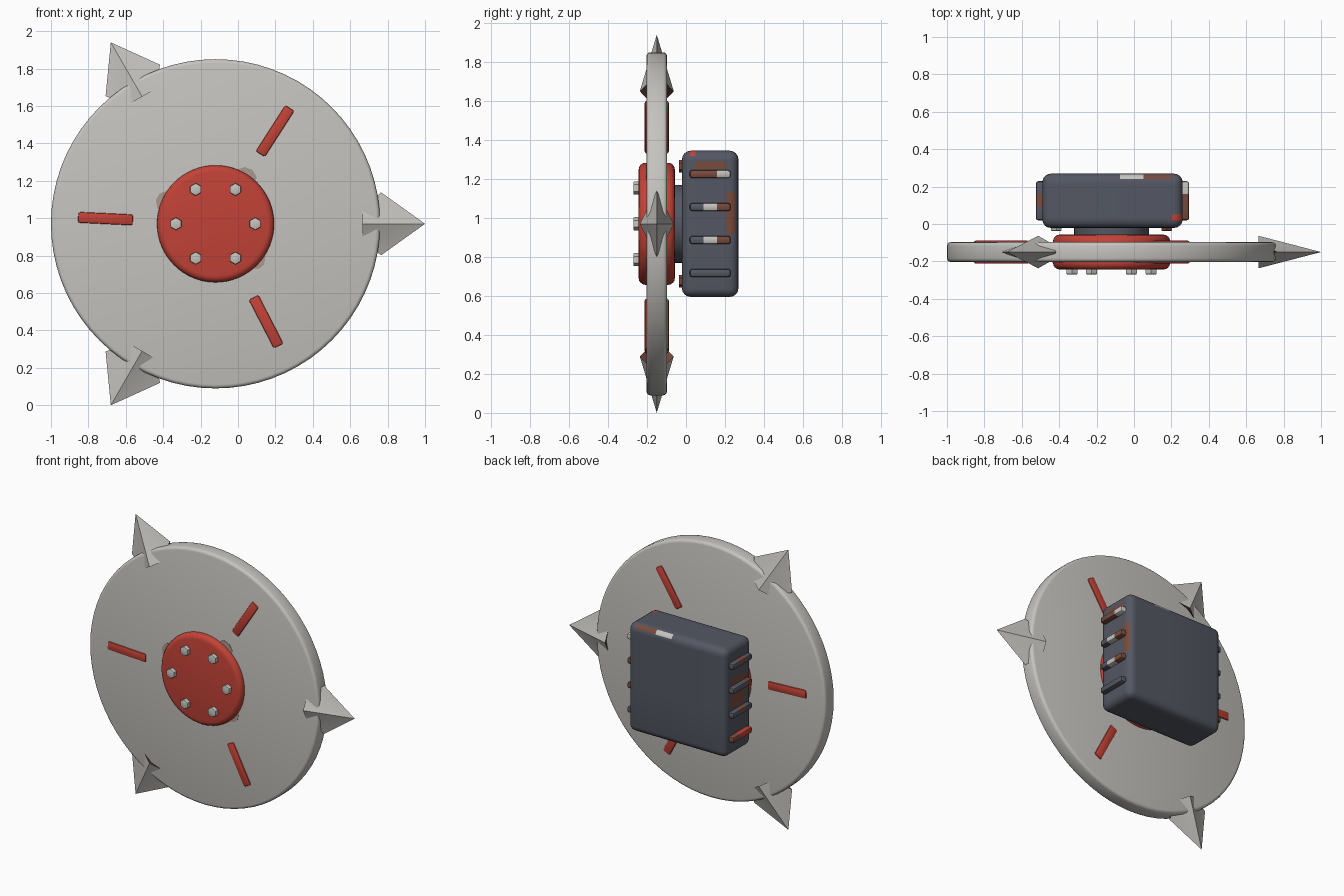
import bpy, bmesh, math
from mathutils import Matrix, Vector

if "Cube" in bpy.data.objects:
    bpy.data.objects.remove(bpy.data.objects["Cube"])

CX, CZ, DY = -0.12, 0.97, -0.15   # wheel centre


def material(name, r, g, b):
    m = bpy.data.materials.new(name)
    m.diffuse_color = (r, g, b, 1)
    m.use_nodes = True
    m.node_tree.nodes["Principled BSDF"].inputs["Base Color"].default_value = m.diffuse_color
    return m


GREY = material("pale_grey", 0.56, 0.55, 0.52)
RED = material("red", 0.54, 0.055, 0.038)
SLATE = material("slate", 0.088, 0.097, 0.125)
BROWN = material("rust_brown", 0.19, 0.07, 0.048)
STAIN = material("faded_stain", 0.40, 0.31, 0.27)


def finish(name, bm, mats, angle=35):
    bmesh.ops.recalc_face_normals(bm, faces=bm.faces)
    me = bpy.data.meshes.new(name)
    bm.to_mesh(me)
    bm.free()
    ob = bpy.data.objects.new(name, me)
    bpy.context.collection.objects.link(ob)
    for m in mats:
        me.materials.append(m)
    bpy.ops.object.select_all(action='DESELECT')
    ob.select_set(True)
    bpy.context.view_layer.objects.active = ob
    bpy.ops.object.shade_smooth_by_angle(angle=math.radians(angle))
    return ob


def drum(name, x, z, y0, y1, r, mat, sides=64, bevel=0.0, steps=3):
    """Round or hexagonal part with its axis along y."""
    bm = bmesh.new()
    bmesh.ops.create_cone(bm, cap_ends=True, segments=sides, radius1=r, radius2=r, depth=y1 - y0)
    if bevel:
        rim = [e for e in bm.edges if abs(e.verts[0].co.z - e.verts[1].co.z) < 1e-5]
        bmesh.ops.bevel(bm, geom=rim, offset=bevel, segments=steps, profile=0.5, affect='EDGES')
    bm.transform(Matrix.Translation((x, (y0 + y1) / 2, z)) @ Matrix.Rotation(math.pi / 2, 4, 'X'))
    return finish(name, bm, [mat])


def block(name, centre, size, mats, bevel, steps=2, turn=0.0, cuts=(), rule=None):
    """Rounded box; cuts are (axis, position) planes, rule picks a colour per face."""
    bm = bmesh.new()
    bmesh.ops.create_cube(bm, size=1)
    bmesh.ops.scale(bm, vec=size, verts=bm.verts)
    bmesh.ops.bevel(bm, geom=bm.edges[:], offset=bevel, segments=steps, profile=0.5, affect='EDGES')
    bm.transform(Matrix.Translation(centre) @ Matrix.Rotation(turn, 4, 'Y'))
    for axis, pos in cuts:
        p, n = Vector((0, 0, 0)), Vector((0, 0, 0))
        p[axis], n[axis] = pos, 1
        bmesh.ops.bisect_plane(bm, geom=bm.verts[:] + bm.edges[:] + bm.faces[:], plane_co=p, plane_no=n)
    bm.normal_update()
    if rule:
        for f in bm.faces:
            f.material_index = rule(f.calc_center_median(), f.normal)
    return finish(name, bm, mats)


# wheel disc, hub and axle
drum("disc", CX, CZ, -0.203, -0.097, 0.88, GREY, 72, 0.02)
drum("hub", CX, CZ, -0.243, -0.057, 0.313, RED, 64, 0.035, 4)
drum("axle", CX, CZ, -0.08, 0.0, 0.2, SLATE, 48)

# hub bolts
for i in range(6):
    a = math.radians(60 * i)
    drum(f"hub_bolt_{i+1}", CX + 0.212 * math.cos(a), CZ + 0.212 * math.sin(a),
         -0.27, -0.23, 0.034, GREY, 6, 0.006, 2)

# faint stains on the disc beside the hub
for i, (a, r) in enumerate(((57, 0.065), (156, 0.06), (-42, 0.055))):
    a = math.radians(a)
    drum(f"stain_{i+1}", CX + 0.285 * math.cos(a), CZ + 0.285 * math.sin(a), -0.205, -0.2, r, STAIN, 9)

# radial bars, red with worn sides
for i in range(3):
    deg = 57.3 + 120 * i
    a = math.radians(deg)
    block(f"radial_bar_{i+1}", (CX + 0.589 * math.cos(a), DY, CZ + 0.589 * math.sin(a)),
          (0.295, 0.124, 0.06), [RED, BROWN], 0.012, 2, -a,
          rule=lambda c, n: 1 if abs(n.y) < 0.2 else 0)


# rim spikes: diamond-section points straddling the rim
def spike(name, deg):
    half = [(0.885, 0, 0.168), (0.785, 0.046, 0.083), (0.785, 0.087, 0.0),
            (0.785, 0.046, -0.083)]
    ring = half + [(r, -y, -s) for r, y, s in half]
    bm = bmesh.new()
    tip = bm.verts.new((1.12, 0, 0))
    root = bm.verts.new((0.82, 0, 0))
    vs = [bm.verts.new(p) for p in ring]
    for k in range(8):
        a, b = vs[k], vs[(k + 1) % 8]
        bm.faces.new((tip, a, b))
        bm.faces.new((root, b, a)).material_index = 1
    bm.transform(Matrix.Translation((CX, DY, CZ)) @ Matrix.Rotation(-math.radians(deg), 4, 'Y'))
    finish(name, bm, [GREY, BROWN], 50)


for i in range(3):
    spike(f"spike_{i+1}", 120 * i)


# motor housing with chipped paint patches
def housing_paint(c, n):
    if n.z > 0.3 and c.y > 0.235 and -0.075 < c.x < 0.2:      # top rear edge
        return 1 if c.x < 0.05 else 2
    if n.x > 0.7 and 0.205 < c.y < 0.25 and 0.92 < c.z < 1.13:  # right side
        return 2
    if n.x > 0.7 and 0.05 < c.y < 0.205 and 1.25 < c.z < 1.29:
        return 2
    if n.x < -0.7 and 0.05 < c.y < 0.205 and 0.92 < c.z < 1.13:  # left side
        return 2
    if n.z > 0.3 and c.x > 0.2 and 0.02 < c.y < 0.05:
        return 3
    return 0


block("motor_housing", (CX + 0.005, 0.124, CZ), (0.75, 0.29, 0.75), [SLATE, GREY, BROWN, RED], 0.045, 4,
      cuts=[(0, -0.075), (0, 0.05), (0, 0.2), (1, 0.02), (1, 0.05), (1, 0.205),
            (2, 0.92), (2, 1.13), (2, 1.25), (2, 1.29)], rule=housing_paint)

# cooling fins on both sides: colour per third of each fin
RIGHT = [(0, 0, 0), (0, 1, 2), (0, 1, 2), (2, 2, 1)]
LEFT = [(3, 3, 2), (0, 2, 0), (2, 0, 0), (0, 2, 0)]
for side, x, paint in (("right", 0.262, RIGHT), ("left", -0.492, LEFT)):
    for i in range(4):
        block(f"{side}_fin_{i+1}", (x, 0.124, 0.718 + 0.169 * i), (0.066, 0.21, 0.042),
              [SLATE, GREY, BROWN, RED], 0.013, 2, cuts=[(1, 0.09), (1, 0.16)],
              rule=lambda c, n, p=paint[i]: p[0 if c.y < 0.09 else 1 if c.y < 0.16 else 2])

# housing corner bolts facing the wheel
for i, (sx, sz) in enumerate(((1, 1), (1, -1), (-1, 1), (-1, -1))):
    drum(f"housing_bolt_{i+1}", CX + 0.295 * sx, CZ + 0.295 * sz, -0.037, 0.0, 0.033,
         BROWN if sx > 0 else GREY, 6, 0.006, 2)
